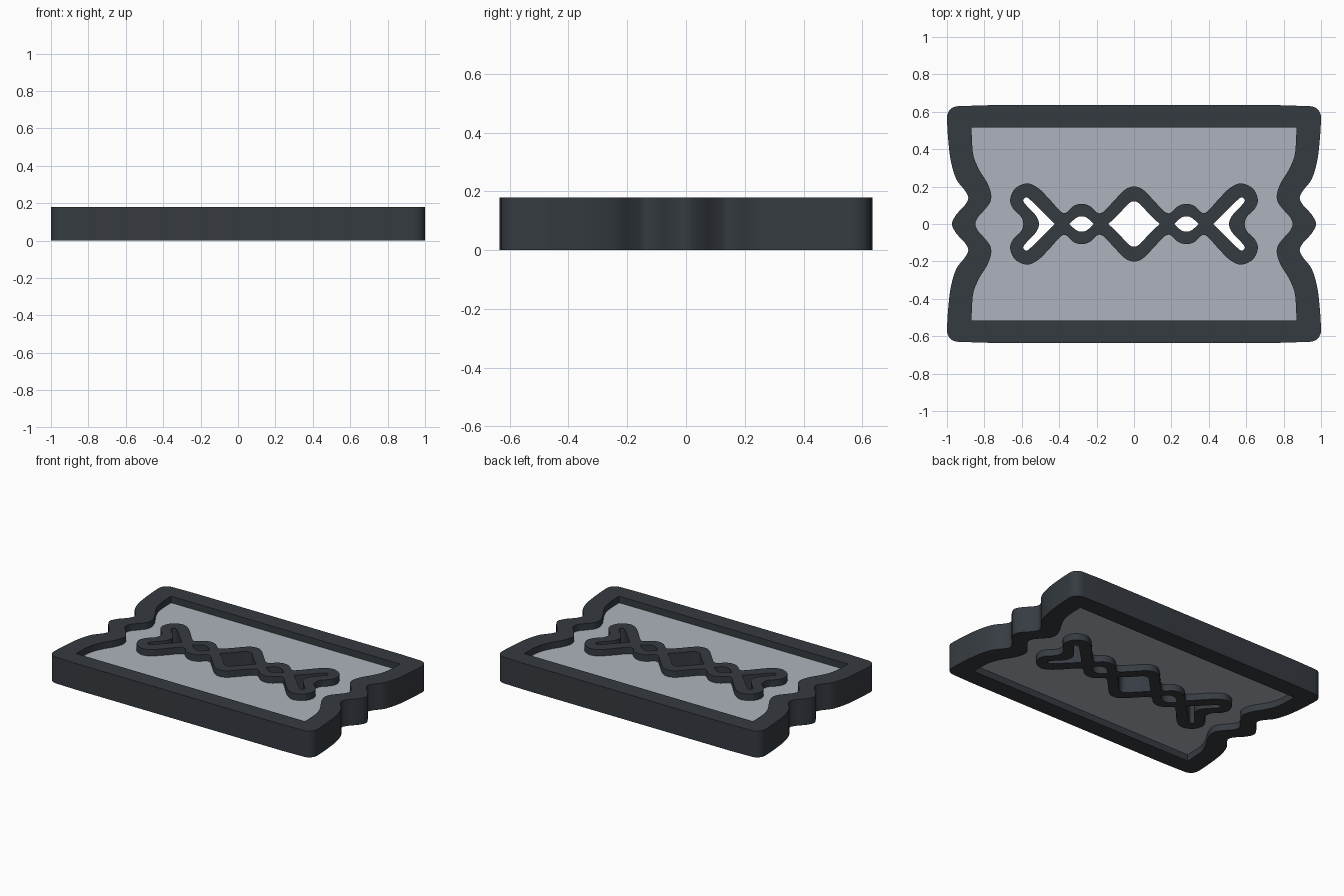
import bpy, bmesh, math

if "Cube" in bpy.data.objects:
    bpy.data.objects.remove(bpy.data.objects["Cube"])

H = 0.18                      # full height
PANEL_Z = (0.045, 0.135)      # recessed panel, bottom and top


def material(name, rgba):
    m = bpy.data.materials.new(name)
    m.diffuse_color = rgba
    m.use_nodes = True
    m.node_tree.nodes["Principled BSDF"].inputs["Base Color"].default_value = m.diffuse_color
    return m


dark = material("dark slate", (0.036, 0.044, 0.053, 1))
pale = material("pale grey glass", (0.42, 0.455, 0.515, 0.9))


def mirror_y(q):
    """Upper half profile -> closed loop across the x axis."""
    return q + [(p[0], -p[1], *p[2:]) for p in reversed(q) if p[1] != 0]


def mirror_xy(q):
    """Quarter profile -> closed loop across both axes."""
    r = mirror_y(q)
    return r + [(-p[0], *p[1:]) for p in reversed(r) if p[0] != 0]


def smooth(pts, n=8):
    """Closed Hermite curve; points with a third value are sharp corners."""
    out, k = [], len(pts)

    def tangent(i):
        if len(pts[i]) > 2:
            return (0, 0)
        a, b = pts[i - 1], pts[(i + 1) % k]
        return ((b[0] - a[0]) / 2, (b[1] - a[1]) / 2)
    for i in range(k):
        j = (i + 1) % k
        a, b, ta, tb = pts[i], pts[j], tangent(i), tangent(j)
        steps = 1 if len(a) > 2 and len(b) > 2 else n
        for s in range(steps):
            t = s / steps
            h = (2*t**3 - 3*t*t + 1, t**3 - 2*t*t + t, 3*t*t - 2*t**3, t**3 - t*t)
            out.append(tuple(h[0]*a[c] + h[1]*ta[c] + h[2]*b[c] + h[3]*tb[c]
                             for c in (0, 1)))
    return out


def flip_x(loop):
    return [(-x, y) for x, y in reversed(loop)]


def plate(name, loops, z0, z1, mat):
    """Extruded flat shape: the first loop is the outline, the rest are holes."""
    cu = bpy.data.curves.new(name, 'CURVE')
    cu.dimensions = '2D'
    cu.fill_mode = 'BOTH'
    cu.extrude = (z1 - z0) / 2
    for loop in loops:
        sp = cu.splines.new('POLY')
        sp.points.add(len(loop) - 1)
        for p, (x, y) in zip(sp.points, loop):
            p.co = (x, y, 0, 1)
        sp.use_cyclic_u = True
    ob = bpy.data.objects.new(name, cu)
    bpy.context.collection.objects.link(ob)
    bpy.ops.object.select_all(action='DESELECT')
    ob.select_set(True)
    bpy.context.view_layer.objects.active = ob
    bpy.ops.object.convert(target='MESH')
    ob = bpy.context.view_layer.objects.active
    ob.name = name
    bm = bmesh.new()
    bm.from_mesh(ob.data)
    bmesh.ops.remove_doubles(bm, verts=bm.verts, dist=1e-5)
    bmesh.ops.translate(bm, verts=bm.verts, vec=(0, 0, (z0 + z1) / 2))
    bmesh.ops.recalc_face_normals(bm, faces=bm.faces)
    bm.to_mesh(ob.data)
    bm.free()
    ob.data.materials.clear()
    ob.data.materials.append(mat)
    bpy.ops.object.shade_smooth_by_angle(angle=math.radians(35))
    return ob


# Frame outline: rounded corner, then the wavy side down to the x axis
corner = [(0.94 + 0.06 * math.sin(a), 0.57 + 0.06 * math.cos(a), 1)
          for a in (math.pi / 2 * i / 8 for i in range(9))]
frame_outer = smooth(mirror_xy([(0.78, 0.635, 1)] + corner + [
    (0.995, 0.47), (0.98, 0.34), (0.95, 0.24), (0.905, 0.18), (0.886, 0.14),
    (0.905, 0.1), (0.95, 0.05), (0.973, 0)]))
frame_inner = smooth(mirror_xy([
    (0.868, 0.515, 1), (0.866, 0.44), (0.857, 0.36), (0.825, 0.285), (0.785, 0.22),
    (0.764, 0.16), (0.77, 0.115), (0.8, 0.075), (0.835, 0.035), (0.848, 0)]))
plate("wavy_frame", [frame_outer, frame_inner], 0, H, dark)

# Central ornament: woven band outline with five openings
ornament = smooth(mirror_xy([
    (0, 0.2), (0.05, 0.182), (0.12, 0.11), (0.165, 0.065), (0.195, 0.06), (0.235, 0.095),
    (0.28, 0.108), (0.325, 0.095), (0.365, 0.06), (0.395, 0.07), (0.45, 0.13),
    (0.51, 0.19), (0.57, 0.217), (0.635, 0.19), (0.662, 0.13), (0.645, 0.08),
    (0.605, 0.04), (0.592, 0)]))
diamond = smooth(mirror_xy([(0, 0.121), (0.03, 0.108), (0.08, 0.055), (0.137, 0, 1)]))
eye = smooth(mirror_y([(0.215, 0, 1), (0.25, 0.032), (0.28, 0.041), (0.31, 0.032),
                       (0.347, 0, 1)]))
arrow = smooth(mirror_y([(0.425, 0, 1), (0.48, 0.055), (0.55, 0.125), (0.575, 0.142),
                         (0.592, 0.13), (0.582, 0.107), (0.535, 0.058), (0.515, 0.028),
                         (0.508, 0)]))
plate("woven_ornament", [ornament, diamond, eye, flip_x(eye), arrow, flip_x(arrow)],
      0, H, dark)

# Recessed panel between the frame and the ornament
plate("recessed_panel", [frame_inner, ornament], *PANEL_Z, pale)
